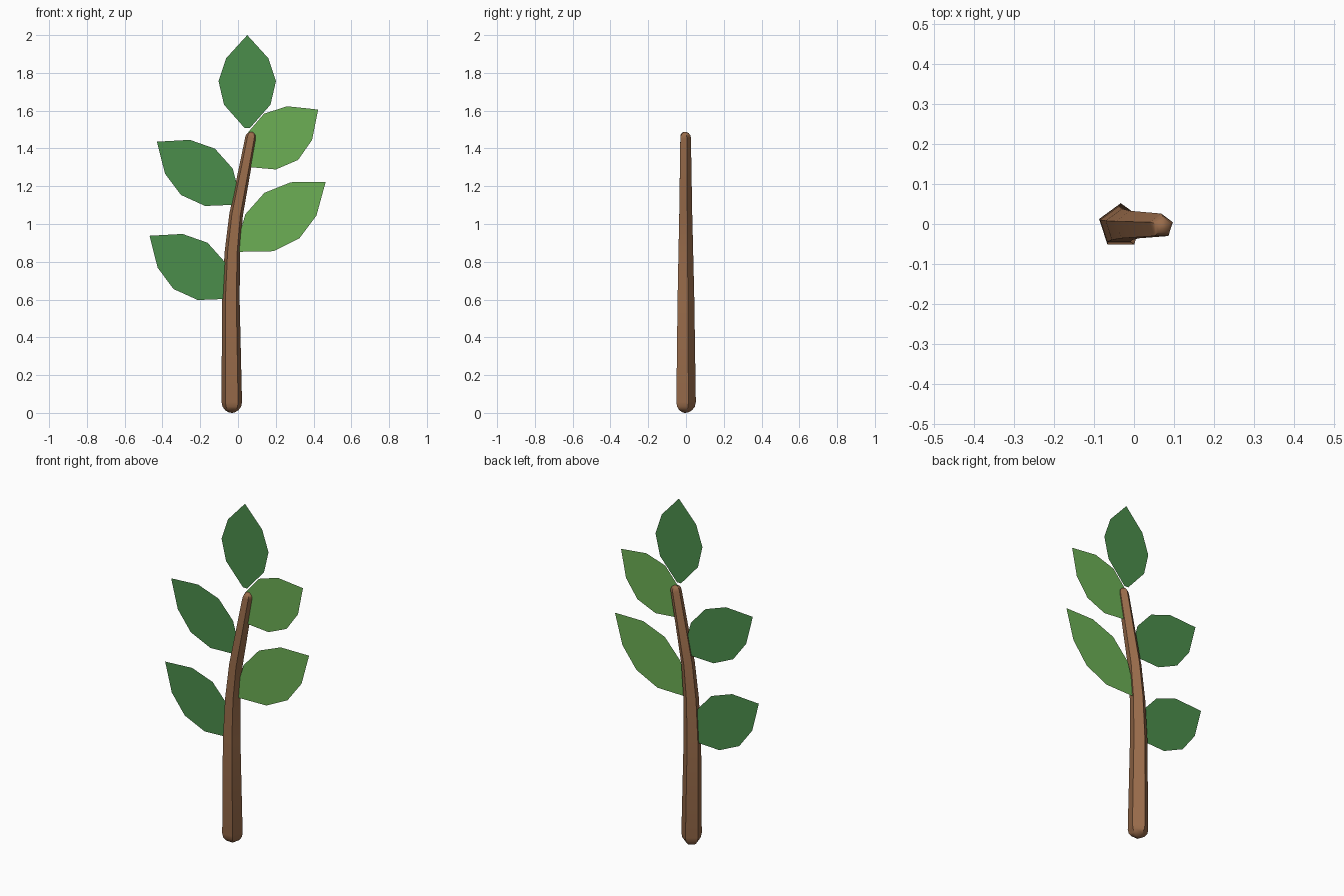
import bpy, bmesh, math
from mathutils import Vector

if "Cube" in bpy.data.objects:
    bpy.data.objects.remove(bpy.data.objects["Cube"])

Y = -0.005  # plane of the leaves and the stem axis


def material(name, rgb):
    m = bpy.data.materials.new(name)
    m.diffuse_color = (*rgb, 1)
    m.use_nodes = True
    m.node_tree.nodes["Principled BSDF"].inputs["Base Color"].default_value = m.diffuse_color
    return m


brown = material("bark", (0.32, 0.15, 0.07))
dark = material("dark_leaf", (0.07, 0.27, 0.07))
light = material("light_leaf", (0.15, 0.43, 0.09))


def add_object(name, bm, mat):
    me = bpy.data.meshes.new(name)
    bm.to_mesh(me)
    bm.free()
    me.materials.append(mat)
    ob = bpy.data.objects.new(name, me)
    bpy.context.collection.objects.link(ob)
    return ob


# Stem: tapered five-sided tube along a bent path, with domed ends
path = [(-0.033, 0.057, 0.057), (-0.038, 0.60, 0.049), (-0.030, 0.85, 0.043),
        (-0.010, 1.05, 0.038), (0.068, 1.457, 0.031)]  # x, z, radius


def tangent(i):
    a, b = path[max(i - 1, 0)], path[min(i + 1, len(path) - 1)]
    return Vector((b[0] - a[0], 0, b[1] - a[1])).normalized()


rings = []  # centre, tangent, radius
for i, (x, z, r) in enumerate(path):
    c, t = Vector((x, Y, z)), tangent(i)
    if i == 0:
        for a in (75, 50, 25):
            s = math.radians(a)
            rings.append((c - t * r * math.sin(s), t, r * math.cos(s)))
    rings.append((c, t, r))
    if i == len(path) - 1:
        for a in (25, 50, 75):
            s = math.radians(a)
            rings.append((c + t * r * math.sin(s), t, r * math.cos(s)))

bm = bmesh.new()
loops = []
for c, t, r in rings:
    u = Vector((t.z, 0, -t.x))
    loops.append([bm.verts.new(c + r * (u * math.sin(a) + Vector((0, math.cos(a), 0))))
                  for a in (k * math.tau / 5 for k in range(5))])
for lo, hi in zip(loops, loops[1:]):
    for k in range(5):
        bm.faces.new((lo[k], lo[(k + 1) % 5], hi[(k + 1) % 5], hi[k]))
# end poles
for loop, (x, z, r), sign, i in ((loops[0], path[0], -1, 0),
                                 (loops[-1], path[-1], 1, len(path) - 1)):
    pole = bm.verts.new(Vector((x, Y, z)) + tangent(i) * r * sign)
    for k in range(5):
        bm.faces.new((loop[k], loop[(k + 1) % 5], pole))
bmesh.ops.recalc_face_normals(bm, faces=bm.faces)
stem = add_object("stem", bm, brown)
bpy.context.view_layer.objects.active = stem
stem.select_set(True)
bpy.ops.object.shade_smooth_by_angle(angle=math.radians(40))

# Leaves: one flat outline, mirrored about its midrib, stretched and turned
half = [(0.013, 0.0), (0.123, 0.253), (0.152, 0.506), (0.111, 0.753)]


def leaf(name, x, z, length, degrees, mat):
    a = math.radians(degrees)
    outline = half + [(0, 1)] + [(-w, t) for w, t in reversed(half)]
    bm = bmesh.new()
    bm.faces.new([bm.verts.new((x + w * math.cos(a) + t * length * math.sin(a), Y,
                                z - w * math.sin(a) + t * length * math.cos(a)))
                  for w, t in outline])
    add_object(name, bm, mat)


leaf("top_leaf", 0.049, 1.507, 0.493, 0, dark)
leaf("upper_right_leaf", 0.027, 1.314, 0.493, 53.7, light)
leaf("lower_right_leaf", -0.005, 0.863, 0.59, 52.6, light)
leaf("upper_left_leaf", 0.010, 1.113, 0.545, -53.7, dark)
leaf("lower_left_leaf", -0.029, 0.615, 0.545, -53.7, dark)
